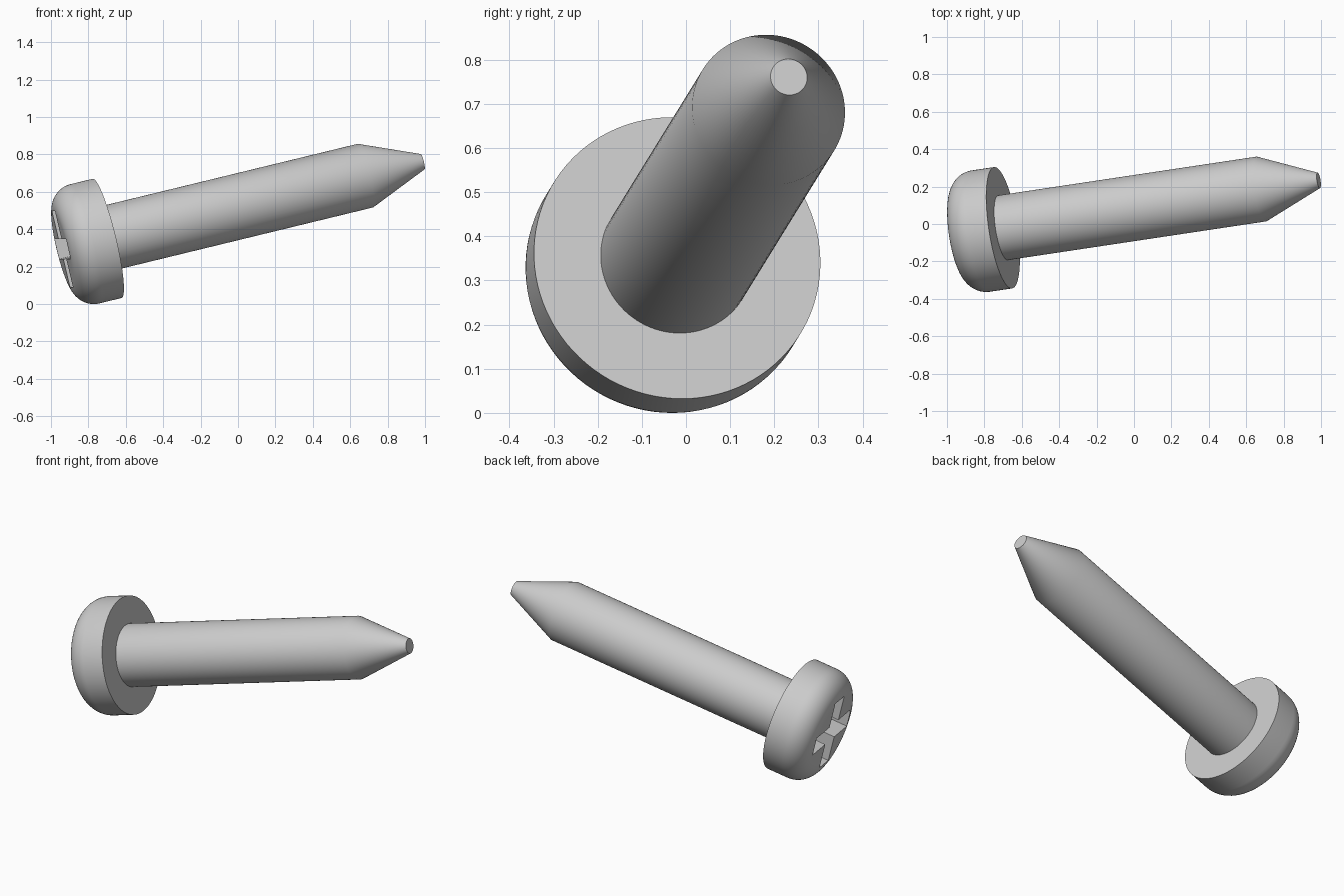
import bpy
import bmesh
from math import cos, sin, pi, radians
from mathutils import Matrix, Vector

cube = bpy.data.objects.get("Cube")
if cube:
    bpy.data.objects.remove(cube, do_unlink=True)

# Main dimensions, measured along and around the screw axis
HEAD_R, HEAD_H, FILLET = 0.328, 0.248, 0.125
SHANK_R, SHOULDER, LENGTH, TIP_R = 0.175, 1.436, 1.755, 0.042
SLOT_HALF, SLOT_W, SLOT_DEPTH = 0.21, 0.055, 0.12

# Tilted frame: local z runs along the axis from head to tip
axis = Vector((1.687, 0.253, 0.41)).normalized()
side = Vector((-axis.y, axis.x, 0)).normalized()
up = axis.cross(side)
frame = Matrix((side, up, axis)).transposed().to_4x4()
frame.translation = (-0.70, -0.02, 0.351)

steel = bpy.data.materials.new("grey_steel")
steel.use_nodes = True
grey = (0.6, 0.6, 0.6, 1)
steel.diffuse_color = grey
steel.node_tree.nodes["Principled BSDF"].inputs["Base Color"].default_value = grey


def add_object(name, bm):
    bmesh.ops.recalc_face_normals(bm, faces=bm.faces)
    mesh = bpy.data.meshes.new(name)
    bm.to_mesh(mesh)
    bm.free()
    mesh.materials.append(steel)
    obj = bpy.data.objects.new(name, mesh)
    bpy.context.collection.objects.link(obj)
    obj.matrix_world = frame
    return obj


def lathe(name, profile, steps=96):
    """Spin (radius, height) points around local z and cap both ends."""
    bm = bmesh.new()
    rings = []
    for r, z in profile:
        rings.append([bm.verts.new((r * cos(2 * pi * i / steps),
                                    r * sin(2 * pi * i / steps), z))
                      for i in range(steps)])
    for a, b in zip(rings, rings[1:]):
        for i in range(steps):
            j = (i + 1) % steps
            bm.faces.new((a[i], a[j], b[j], b[i]))
    bm.faces.new(rings[0])
    bm.faces.new(rings[-1])
    return add_object(name, bm)


def smooth(obj):
    bpy.ops.object.select_all(action='DESELECT')
    obj.select_set(True)
    bpy.context.view_layer.objects.active = obj
    bpy.ops.object.shade_smooth_by_angle(angle=radians(30))


# Pan head: straight rim with a rounded shoulder up to the flat face
rounding = []
for i in range(13):
    t = i / 12 * pi / 2
    rounding.append((HEAD_R - FILLET + FILLET * cos(t),
                     -(HEAD_H - FILLET) - FILLET * sin(t)))
head = lathe("screw_head", [(HEAD_R, 0)] + rounding)

# Cross recess cutter: a plus outline extruded into the head
bm = bmesh.new()
L, w = SLOT_HALF, SLOT_W
outline = []
for k in range(4):
    turn = Matrix.Rotation(k * pi / 2, 3, 'Z')
    for x, y in ((w, -w), (L, -w), (L, w)):
        outline.append(bm.verts.new(turn @ Vector((x, y, -HEAD_H - 0.1))))
face = bm.faces.new(outline)
ext = bmesh.ops.extrude_face_region(bm, geom=[face])
bmesh.ops.translate(bm, vec=(0, 0, SLOT_DEPTH + 0.1),
                    verts=[v for v in ext["geom"] if isinstance(v, bmesh.types.BMVert)])
cutter = add_object("recess_cutter", bm)
cutter.hide_render = True

cut = head.modifiers.new("cross_recess", 'BOOLEAN')
cut.operation = 'DIFFERENCE'
cut.solver = 'EXACT'
cut.object = cutter
bpy.context.view_layer.objects.active = head
bpy.ops.object.modifier_apply(modifier=cut.name)
bpy.data.objects.remove(cutter, do_unlink=True)
smooth(head)

# Plain shank with a tapered, blunt tip
shank = lathe("screw_shank", [(SHANK_R, -0.02), (SHANK_R, SHOULDER), (TIP_R, LENGTH)])
smooth(shank)
